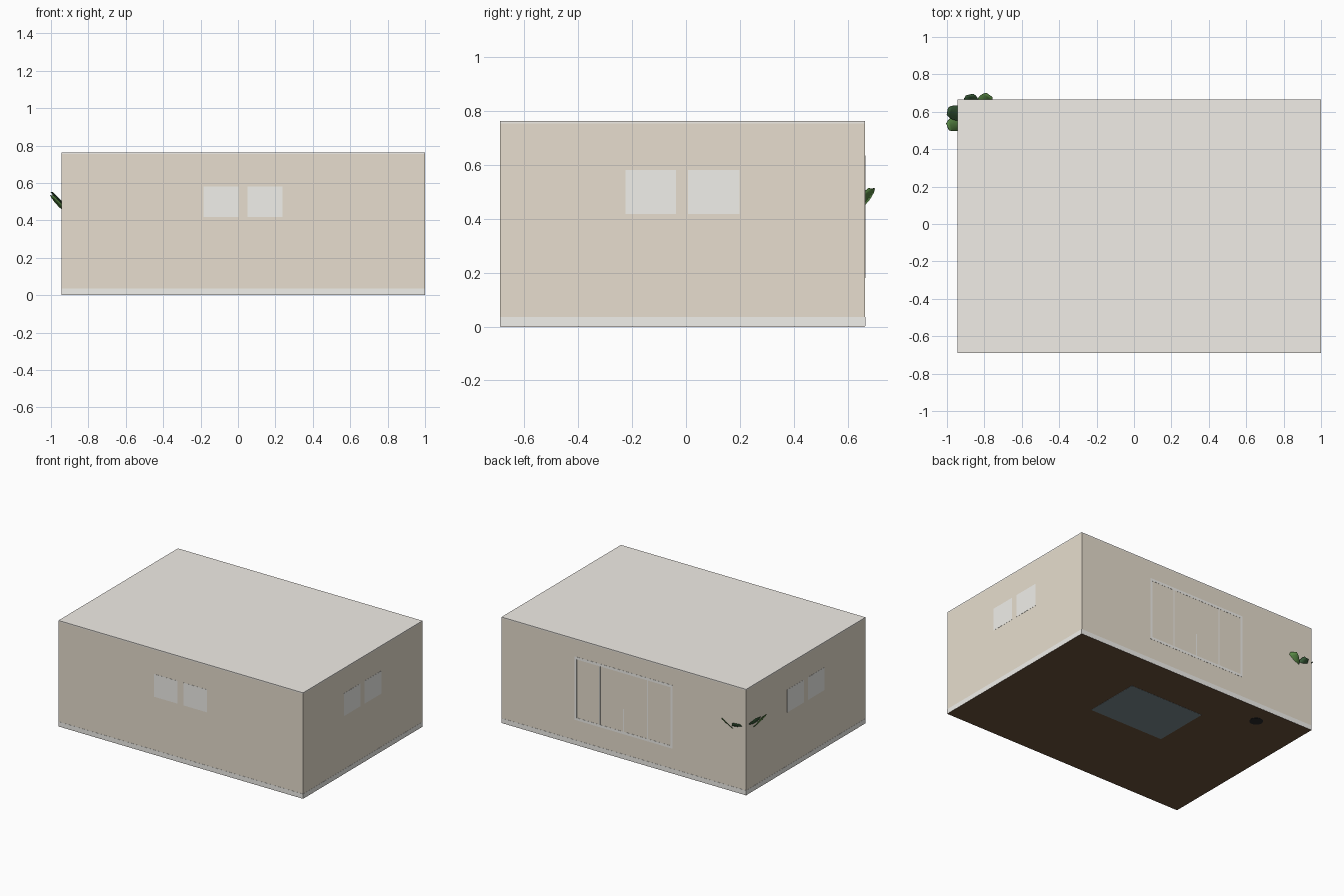
import bpy, bmesh, math
from mathutils import Vector

if "Cube" in bpy.data.objects:
    bpy.data.objects.remove(bpy.data.objects["Cube"])

X0, X1, Y0, Y1, H = -0.943, 1.0, -0.69, 0.665, 0.762
T = 0.008      # wall thickness
E = 0.001      # how far trim shows through the walls


def mat(name, r, g, b):
    m = bpy.data.materials.new(name)
    m.diffuse_color = (r, g, b, 1)
    m.use_nodes = True
    m.node_tree.nodes["Principled BSDF"].inputs["Base Color"].default_value = m.diffuse_color
    return m


WALL = mat("wall_paint", 0.80, 0.73, 0.62)
WHITE = mat("trim_white", 0.88, 0.87, 0.83)
CEIL = mat("ceiling_paint", 0.88, 0.85, 0.80)
WOOD = mat("dark_wood", 0.15, 0.085, 0.045)
RUG = mat("rug_blue", 0.20, 0.26, 0.28)
BLACK = mat("black_metal", 0.02, 0.02, 0.02)
POT = mat("pot_white", 0.75, 0.73, 0.70)
GREENS = [mat("leaf_dark", 0.05, 0.13, 0.05), mat("leaf_light", 0.10, 0.25, 0.06)]


def finish(name, bm, m, smooth=False):
    me = bpy.data.meshes.new(name)
    bmesh.ops.recalc_face_normals(bm, faces=bm.faces)
    bm.to_mesh(me)
    bm.free()
    me.materials.append(m)
    for p in me.polygons:
        p.use_smooth = smooth
    ob = bpy.data.objects.new(name, me)
    bpy.context.collection.objects.link(ob)
    return ob


def box(name, x0, x1, y0, y1, z0, z1, m):
    bm = bmesh.new()
    bmesh.ops.create_cube(bm, size=1)
    for v in bm.verts:
        v.co = Vector(((x0 + x1) / 2 + v.co.x * (x1 - x0),
                       (y0 + y1) / 2 + v.co.y * (y1 - y0),
                       (z0 + z1) / 2 + v.co.z * (z1 - z0)))
    return finish(name, bm, m)


def lathe(name, cx, cy, profile, m, n=24):
    # surface of revolution from (radius, height) points, capped at both ends
    bm = bmesh.new()
    rings = [[bm.verts.new((cx + r * math.cos(2 * math.pi * i / n),
                            cy + r * math.sin(2 * math.pi * i / n), z)) for i in range(n)]
             for r, z in profile]
    for a, b in zip(rings, rings[1:]):
        for i in range(n):
            j = (i + 1) % n
            bm.faces.new((a[i], a[j], b[j], b[i]))
    bm.faces.new(rings[0])
    bm.faces.new(rings[-1])
    ob = finish(name, bm, m, True)
    bpy.context.view_layer.objects.active = ob
    ob.select_set(True)
    bpy.ops.object.shade_smooth_by_angle(angle=math.radians(35))
    ob.select_set(False)


# Room shell
box("floor", X0, X1, Y0, Y1, 0.001, 0.009, WOOD)
box("ceiling", X0, X1, Y0, Y1, H - T, H, CEIL)
box("front_wall", X0, X1, Y0, Y0 + T, 0.009, H - T, WALL)
box("back_wall", X0, X1, Y1 - T, Y1, 0.009, H - T, WALL)
box("left_wall", X0, X0 + T, Y0 + T, Y1 - T, 0.009, H - T, WALL)
box("right_wall", X1 - T, X1, Y0 + T, Y1 - T, 0.009, H - T, WALL)

# Baseboards, flush with the outside of each wall
B = 0.036
box("front_baseboard", X0, X1, Y0 - E, Y0 + 0.02, 0.002, B, WHITE)
box("back_baseboard", X0, X1, Y1 - 0.02, Y1 + E, 0.002, B, WHITE)
box("left_baseboard", X0 - E, X0 + 0.02, Y0, Y1, 0.002, B, WHITE)
box("right_baseboard", X1 - 0.02, X1 + E, Y0, Y1, 0.002, B, WHITE)

# Pairs of picture panels on the front, left and right walls
for i, (a, b) in enumerate([(-0.185, 0.003), (0.05, 0.238)]):
    box(f"front_picture_{i}", a, b, Y0 - E, Y0 + 0.015, 0.418, 0.581, WHITE)
for i, (a, b) in enumerate([(-0.225, -0.037), (0.008, 0.198)]):
    box(f"right_picture_{i}", X1 - 0.015, X1 + E, a, b, 0.418, 0.581, WHITE)
    box(f"left_picture_{i}", X0 - E, X0 + 0.015, a, b, 0.418, 0.581, WHITE)

# Large window frame with mullions on the back wall
WX0, WX1, WZ0, WZ1, F = -0.36, 0.42, 0.18, 0.635, 0.018
for n, z in (("bottom", WZ0), ("top", WZ1 - F)):
    box(f"window_rail_{n}", WX0, WX1, Y1 - 0.02, Y1 + E, z, z + F, WHITE)
for n, x in (("left", WX0), ("right", WX1 - F)):
    box(f"window_stile_{n}", x, x + F, Y1 - 0.02, Y1 + E, WZ0 + F, WZ1 - F, WHITE)
for i, x in enumerate((-0.16, 0.03, 0.22)):
    top = 0.36 if i == 1 else WZ1 - F
    box(f"window_mullion_{i}", x - 0.005, x + 0.005, Y1 - 0.015, Y1 + E, WZ0 + F, top, WHITE)

# Rug, seen through the floor
box("rug", -0.27, 0.32, -0.05, 0.36, 0.0, 0.014, RUG)

# Floor lamp
lathe("floor_lamp", -0.593, 0.525,
      [(0.045, 0.0), (0.045, 0.018), (0.006, 0.022), (0.006, 0.45)], BLACK)
lathe("lamp_shade", -0.593, 0.525, [(0.065, 0.43), (0.04, 0.53)], POT)

# Potted plant in the back left corner
PX, PY = -0.852, 0.575
lathe("plant_pot", PX, PY, [(0.03, 0.01), (0.045, 0.14), (0.038, 0.14), (0.036, 0.125)], POT)
lathe("plant_stem", PX, PY, [(0.007, 0.12), (0.005, 0.45)], GREENS[0], 8)


def leaf(name, tip, root_z, width, m):
    # rounded blade arching out from the stem to its tip
    bm = bmesh.new()
    root, tip = Vector((PX, PY, root_z)), Vector(tip)
    d = tip - root
    side = Vector((-d.y, d.x, 0)).normalized()
    n, rows = 10, []
    for i in range(n + 1):
        t = i / n
        w = width * (0.08 if t < 0.25 else math.sqrt(max(0.004, 1 - ((t - 0.65) / 0.4) ** 2)))
        c = root + d * t - Vector((0, 0, 0.02 * math.sin(math.pi * t)))
        rows.append([bm.verts.new(c + side * w * s + Vector((0, 0, 0.12 * w * abs(s))))
                     for s in (-1, 0, 1)])
    for a, b in zip(rows, rows[1:]):
        for k in (0, 1):
            bm.faces.new((a[k], a[k + 1], b[k + 1], b[k]))
    ob = finish(name, bm, m, True)
    ob.modifiers.new("thickness", 'SOLIDIFY').thickness = 0.004


TIPS = [(-0.998, 0.603, 0.548), (-0.998, 0.52, 0.53), (-0.88, 0.692, 0.505),
        (-0.775, 0.688, 0.512), (-0.76, 0.55, 0.56), (-0.84, 0.45, 0.54),
        (-0.92, 0.48, 0.60), (-0.80, 0.62, 0.62)]
for i, tip in enumerate(TIPS):
    leaf(f"leaf_{i}", tip, 0.43 - 0.02 * (i % 2), 0.04, GREENS[i % 2])
